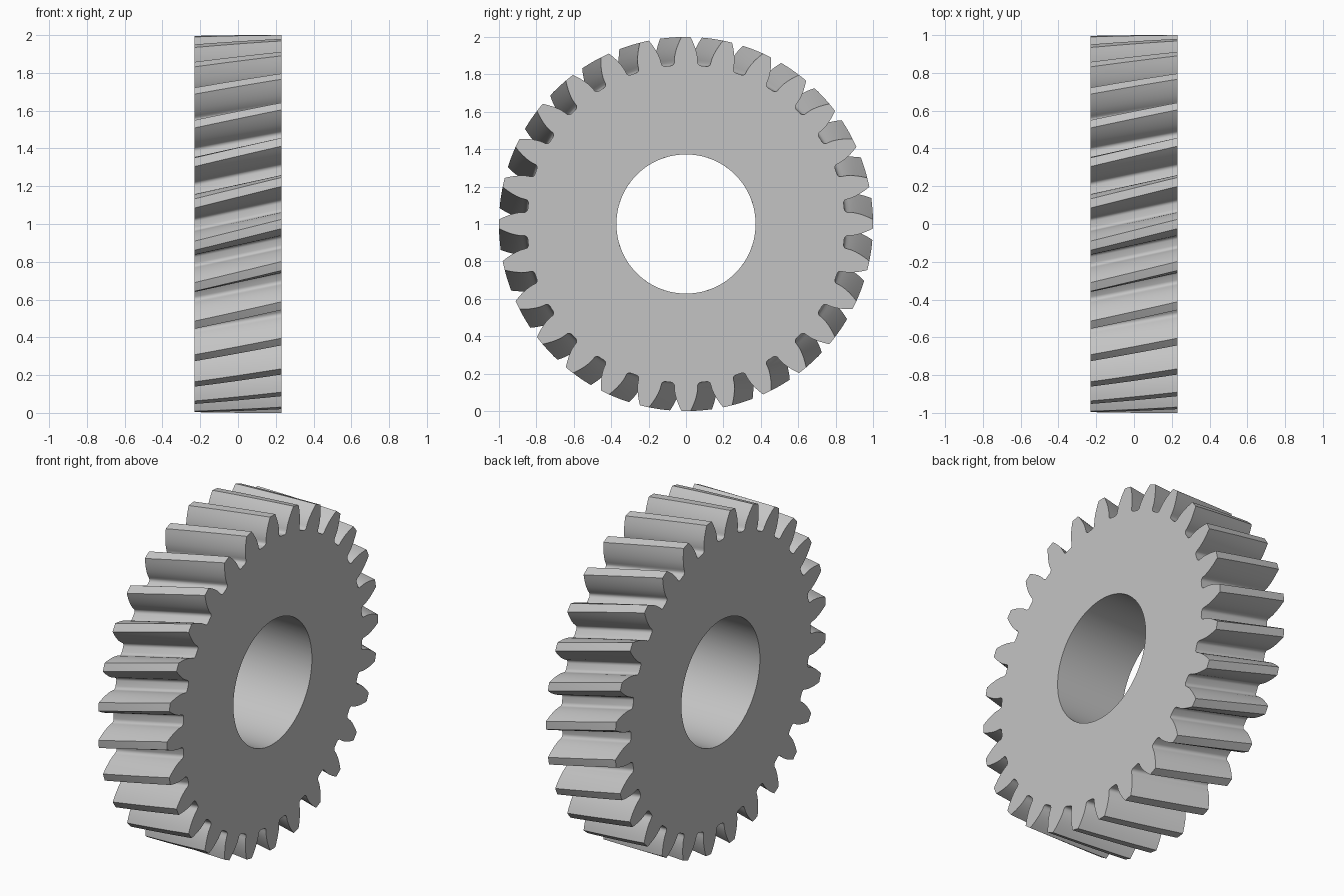
import bpy
import bmesh
from math import sin, cos, tan, acos, pi, radians

cube = bpy.data.objects.get("Cube")
if cube:
    bpy.data.objects.remove(cube)

TEETH = 28
OUTER, ROOT, BORE = 1.0, 0.85, 0.372
WIDTH = 0.46
TWIST = radians(6.6)
SLICES = 8
PITCH = 2 * pi / TEETH
MODULE = 2 * OUTER / (TEETH + 2)
PITCH_R = MODULE * TEETH / 2
PRESSURE = radians(20)
BASE_R = PITCH_R * cos(PRESSURE)


def involute(a):
    return tan(a) - a


def half_tooth():
    """Radius and angle from the tip corner down to the middle of the gap."""
    pts = []
    steps = 6
    for i in range(steps + 1):
        r = OUTER + (BASE_R - OUTER) * i / steps
        a = acos(min(1, BASE_R / r))
        pts.append((r, PITCH / 4 + involute(PRESSURE) - involute(a)))
    base_angle = pts[-1][1]
    fillet = 0.02
    for i in range(1, 6):
        t = pi / 2 * i / 5
        pts.append((ROOT + fillet * (1 - sin(t)), base_angle + fillet * (1 - cos(t)) / ROOT))
    pts.append((ROOT, PITCH / 2))
    return pts


# Full tooth: mirrored flank, tip centre, flank
half = half_tooth()
tooth = [(r, -a) for r, a in reversed(half[:-1])] + [(OUTER, 0)] + half
outline = [(r, a + k * PITCH) for k in range(TEETH) for r, a in tooth]
count = len(outline)

bm = bmesh.new()


def ring(x, points):
    shift = TWIST * (x / WIDTH - 0.5)
    return [bm.verts.new((x, r * sin(a + shift), OUTER + r * cos(a + shift))) for r, a in points]


def bridge(first, second):
    for i in range(count):
        j = (i + 1) % count
        bm.faces.new((first[i], first[j], second[j], second[i]))


# Helical toothed rim and the bore, sliced along the axle
bore_line = [(BORE, a) for r, a in outline]
stations = [WIDTH * (i / SLICES - 0.5) for i in range(SLICES + 1)]
rims = [ring(x, outline) for x in stations]
bores = [ring(x, bore_line) for x in stations]
for i in range(SLICES):
    bridge(rims[i], rims[i + 1])
    bridge(bores[i + 1], bores[i])

# Flat end faces
bridge(bores[0], rims[0])
bridge(rims[-1], bores[-1])
bmesh.ops.recalc_face_normals(bm, faces=bm.faces)

mesh = bpy.data.meshes.new("helical_gear")
bm.to_mesh(mesh)
bm.free()
gear = bpy.data.objects.new("helical_gear", mesh)
bpy.context.collection.objects.link(gear)

# Plain grey metal
grey = bpy.data.materials.new("plain_grey")
grey.use_nodes = True
color = (0.55, 0.55, 0.55, 1)
grey.diffuse_color = color
grey.node_tree.nodes["Principled BSDF"].inputs["Base Color"].default_value = color
mesh.materials.append(grey)

bpy.ops.object.select_all(action='DESELECT')
gear.select_set(True)
bpy.context.view_layer.objects.active = gear
bpy.ops.object.shade_smooth_by_angle(angle=radians(30))
